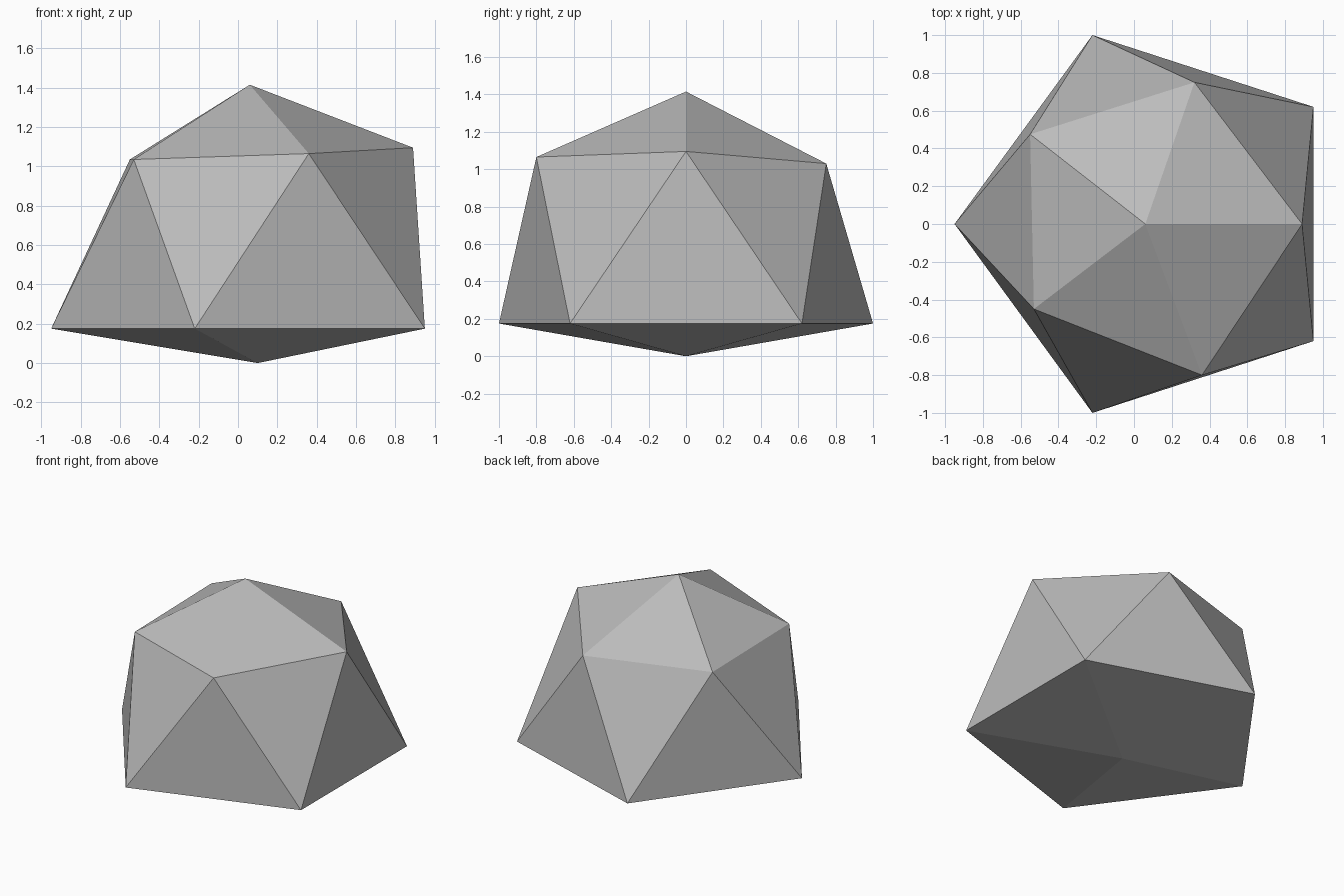
import bpy
import bmesh

cube = bpy.data.objects.get("Cube")
if cube:
    bpy.data.objects.remove(cube, do_unlink=True)

# Stone colour
stone = bpy.data.materials.new("stone_grey")
stone.use_nodes = True
grey = (0.5, 0.5, 0.5, 1)
stone.diffuse_color = grey
stone.node_tree.nodes["Principled BSDF"].inputs["Base Color"].default_value = grey

# Two staggered rings of five corners, with a peak and a bottom point
lower_ring = [(0.95, -0.62, 0.175), (0.95, 0.62, 0.175), (-0.22, 1, 0.175),
              (-0.95, 0, 0.175), (-0.22, -1, 0.175)]
upper_ring = [(0.89, 0, 1.095), (0.32, 0.75, 1.03), (-0.55, 0.475, 1.035),
              (-0.53, -0.45, 1.035), (0.36, -0.8, 1.065)]

bm = bmesh.new()
peak = bm.verts.new((0.06, 0, 1.415))
base = bm.verts.new((0.1, 0, 0))
low = [bm.verts.new(p) for p in lower_ring]
high = [bm.verts.new(p) for p in upper_ring]

# Each sector: bottom, two side and top triangles
for i in range(5):
    j = (i + 1) % 5
    bm.faces.new((base, low[j], low[i]))
    bm.faces.new((low[i], low[j], high[i]))
    bm.faces.new((low[j], high[j], high[i]))
    bm.faces.new((peak, high[i], high[j]))

bmesh.ops.recalc_face_normals(bm, faces=bm.faces)
mesh = bpy.data.meshes.new("rock")
bm.to_mesh(mesh)
bm.free()
mesh.materials.append(stone)

# Faceted rock
rock = bpy.data.objects.new("rock", mesh)
bpy.context.collection.objects.link(rock)
